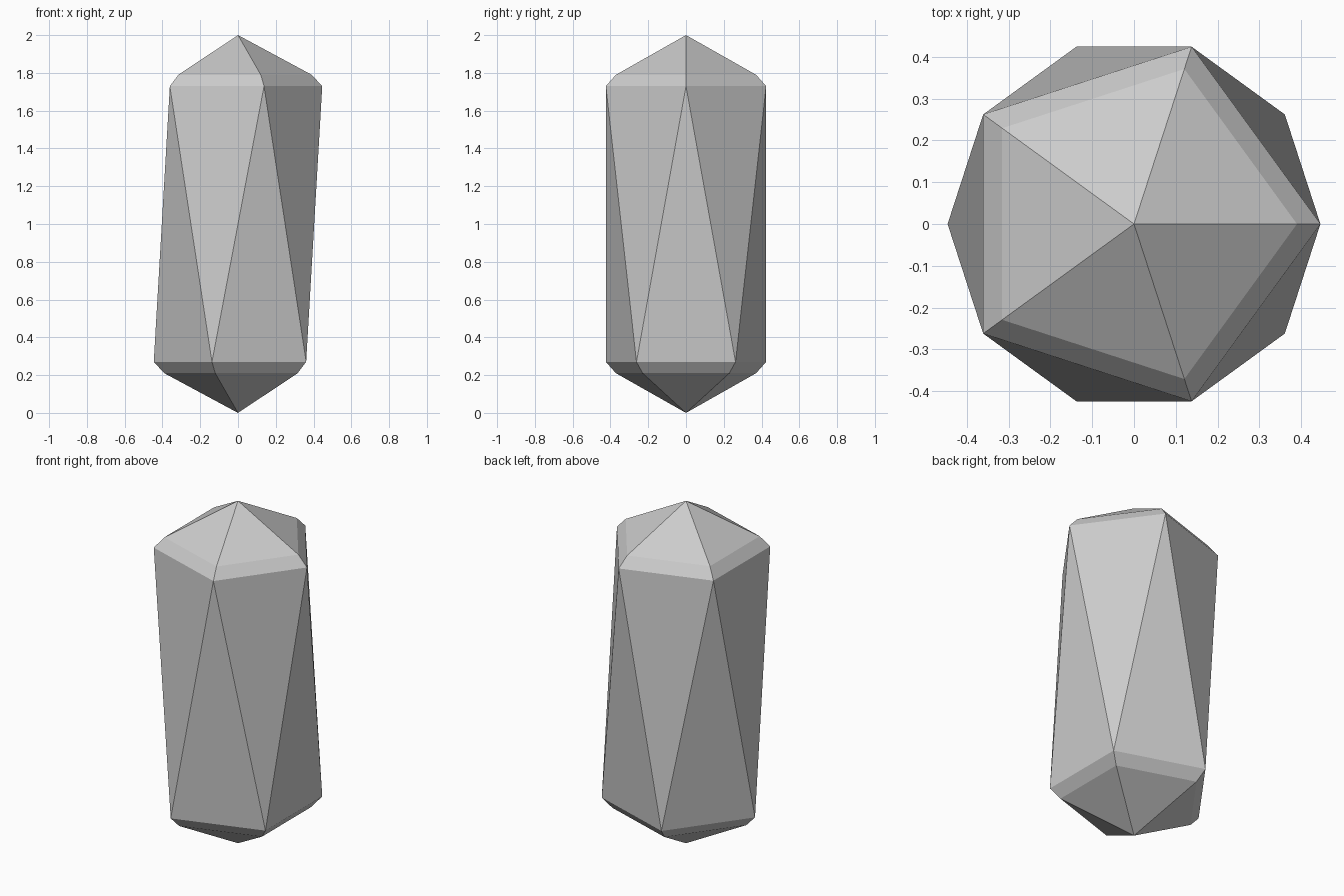
import bpy
import bmesh
from math import cos, sin, pi

default_cube = bpy.data.objects.get("Cube")
if default_cube:
    bpy.data.objects.remove(default_cube, do_unlink=True)

SIDES = 5
STEP = 2 * pi / SIDES
GIRTH, SHOULDER = 0.446, 0.39

# Single stone colour
stone = bpy.data.materials.new("pale grey")
stone.use_nodes = True
grey = (0.6, 0.6, 0.6, 1)
stone.diffuse_color = grey
stone.node_tree.nodes["Principled BSDF"].inputs["Base Color"].default_value = grey

bm = bmesh.new()


def ring(radius, z, turn):
    return [bm.verts.new((radius * cos(i * STEP + turn), radius * sin(i * STEP + turn), z))
            for i in range(SIDES)]


def cap(edge, shoulder_z, tip_z, turn):
    """Shallow bevel band closed by a pointed fan."""
    shoulder = ring(SHOULDER, shoulder_z, turn)
    tip = bm.verts.new((0, 0, tip_z))
    for i in range(SIDES):
        j = (i + 1) % SIDES
        bm.faces.new((edge[i], edge[j], shoulder[j], shoulder[i]))
        bm.faces.new((shoulder[i], shoulder[j], tip))


# Twisted body: alternating triangles between two offset pentagons
upper = ring(GIRTH, 1.73, 0)
lower = ring(GIRTH, 0.27, STEP / 2)
for i in range(SIDES):
    j = (i + 1) % SIDES
    bm.faces.new((upper[i], lower[i], upper[j]))
    bm.faces.new((lower[i], lower[j], upper[j]))

# Pointed ends
cap(upper, 1.79, 2, 0)
cap(lower, 0.21, 0, STEP / 2)

bmesh.ops.recalc_face_normals(bm, faces=bm.faces)
mesh = bpy.data.meshes.new("long_die")
bm.to_mesh(mesh)
bm.free()
mesh.materials.append(stone)
die = bpy.data.objects.new("long_die", mesh)
bpy.context.collection.objects.link(die)
